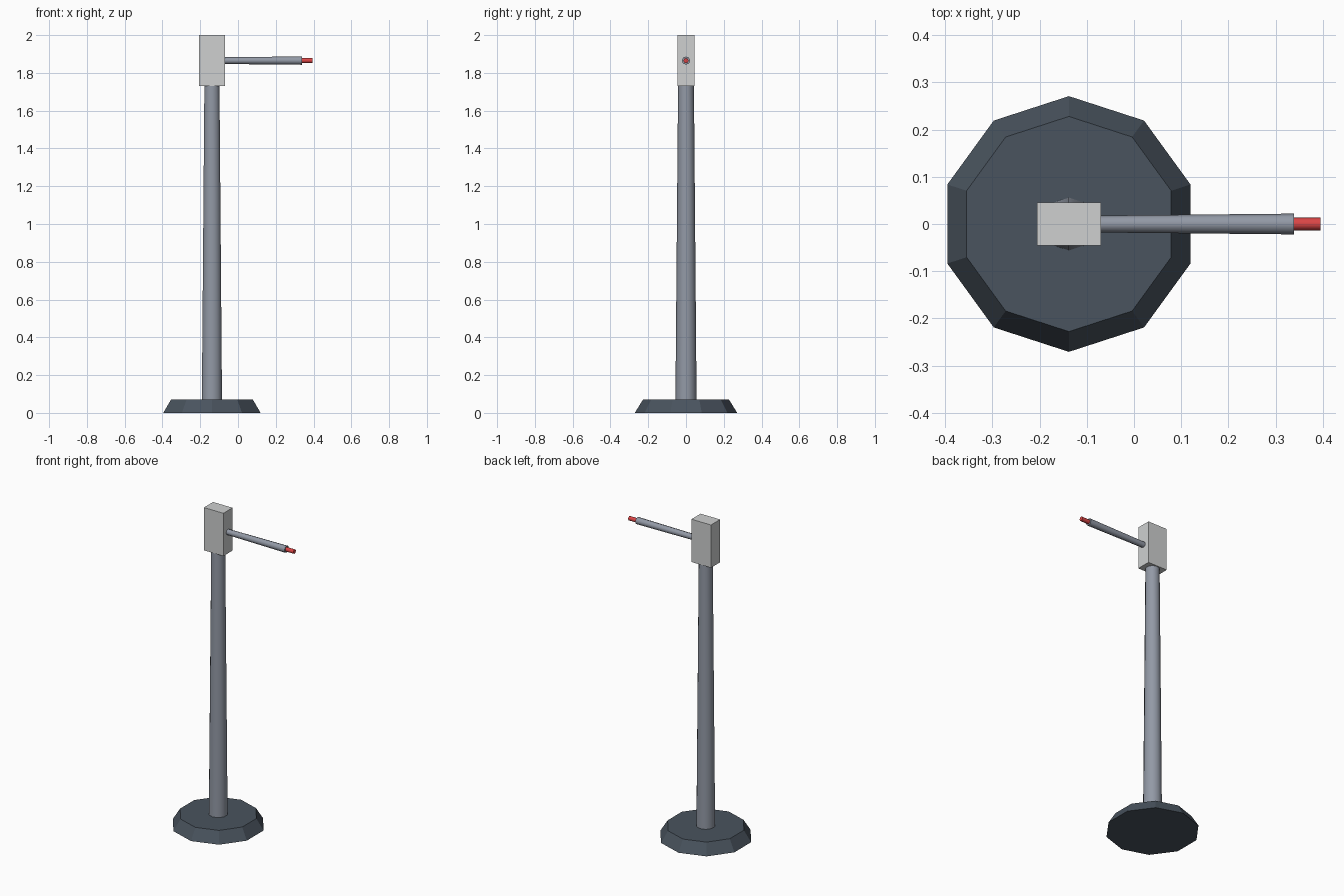
import bpy, math

cube = bpy.data.objects.get("Cube")
if cube:
    bpy.data.objects.remove(cube, do_unlink=True)


def material(name, rgb):
    mat = bpy.data.materials.new(name)
    mat.use_nodes = True
    colour = (*rgb, 1)
    mat.diffuse_color = colour
    mat.node_tree.nodes["Principled BSDF"].inputs["Base Color"].default_value = colour
    return mat


slate = material("dark slate", (0.067, 0.087, 0.112))
steel = material("steel grey", (0.29, 0.32, 0.38))
pale = material("pale grey", (0.62, 0.63, 0.63))
red = material("red", (0.70, 0.06, 0.06))

POST_X = -0.138
ARM_Z = 1.865


def tapered(name, sides, r1, r2, start, length, mat, along_x=False, smooth=True):
    """Tapered cylinder growing from start, upward or along +x."""
    x, z = start
    centre = (x + length / 2, 0, z) if along_x else (x, 0, z + length / 2)
    turn = (0, math.pi / 2, 0) if along_x else (0, 0, 0)
    bpy.ops.mesh.primitive_cone_add(vertices=sides, radius1=r1, radius2=r2,
                                    depth=length, location=centre, rotation=turn)
    obj = bpy.context.object
    obj.name = name
    obj.data.materials.append(mat)
    if smooth:
        bpy.ops.object.shade_smooth_by_angle(angle=math.radians(50))
    return obj


# Faceted foot and tall tapering post
tapered("base", 10, 0.271, 0.228, (POST_X, 0), 0.07, slate, smooth=False)
tapered("post", 10, 0.056, 0.042, (POST_X, 0.07), 1.66, steel)

# Box housing on top of the post
bpy.ops.mesh.primitive_cube_add(size=1, location=(POST_X, 0, ARM_Z))
housing = bpy.context.object
housing.name = "housing"
housing.scale = (0.136, 0.091, 0.27)
bpy.ops.object.transform_apply(location=False, rotation=False, scale=True)
housing.data.materials.append(pale)

# Side arm with a red tip
tapered("arm", 8, 0.018, 0.022, (-0.07, ARM_Z), 0.409, steel, along_x=True)
tapered("arm_tip", 8, 0.0135, 0.0135, (0.339, ARM_Z), 0.056, red, along_x=True)
